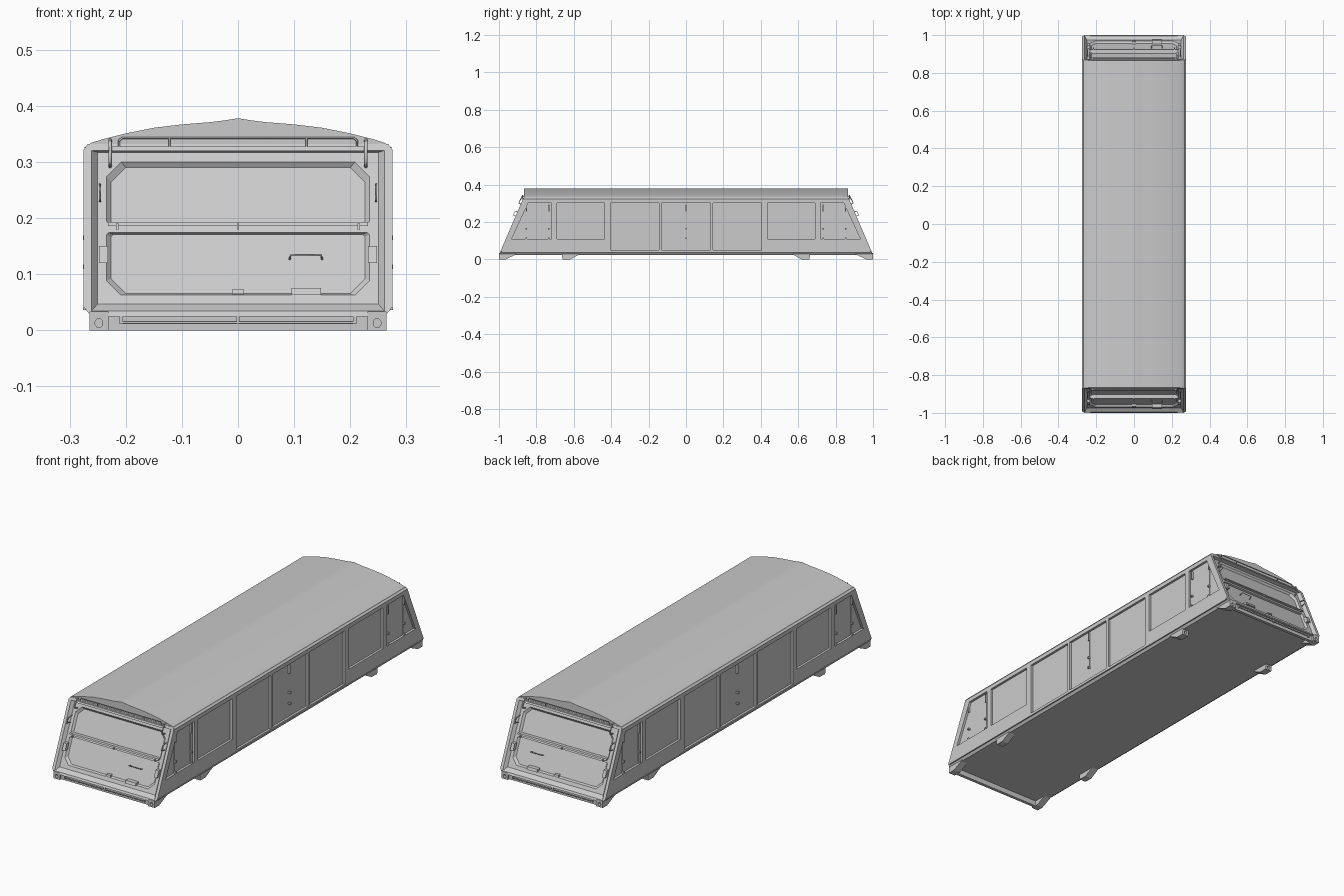
import bpy, bmesh, math

if "Cube" in bpy.data.objects:
    bpy.data.objects.remove(bpy.data.objects["Cube"])

grey = bpy.data.materials.new("light_grey")
grey.diffuse_color = (0.6, 0.6, 0.6, 1)
grey.use_nodes = True
grey.node_tree.nodes["Principled BSDF"].inputs["Base Color"].default_value = grey.diffuse_color


def yend(z, d=0.0):
    """y of the sloping end wall at height z, pushed inward by d"""
    return -1 + 0.43 * (z - 0.025) + d


def loft(bm, a, b):
    """closed solid between two matching loops"""
    va = [bm.verts.new(p) for p in a]
    vb = [bm.verts.new(p) for p in b]
    bm.faces.new(va)
    bm.faces.new(vb[::-1])
    n = len(a)
    for i in range(n):
        j = (i + 1) % n
        bm.faces.new((va[i], vb[i], vb[j], va[j]))


def finish(bm, name):
    bmesh.ops.recalc_face_normals(bm, faces=bm.faces)
    me = bpy.data.meshes.new(name)
    bm.to_mesh(me)
    bm.free()
    me.materials.append(grey)
    ob = bpy.data.objects.new(name, me)
    bpy.context.collection.objects.link(ob)
    return ob


def solids(name, pairs):
    bm = bmesh.new()
    for a, b in pairs:
        loft(bm, a, b)
    return finish(bm, name)


def cut(ob, cutter):
    m = ob.modifiers.new("cut", 'BOOLEAN')
    m.operation, m.solver, m.object = 'DIFFERENCE', 'EXACT', cutter
    bpy.context.view_layer.objects.active = ob
    bpy.ops.object.modifier_apply(modifier=m.name)
    bpy.data.objects.remove(cutter)


def end_loop(pts, d, s):
    return [(x, s * yend(z, d), z) for x, z in pts]


def end_box(x0, x1, z0, z1, d0, d1, s):
    """box lying on the sloping end wall"""
    r = [(x0, z0), (x1, z0), (x1, z1), (x0, z1)]
    return end_loop(r, d0, s), end_loop(r, d1, s)


def side_box(y0, y1, z0, z1, x0, x1):
    r = [(y0, z0), (y1, z0), (y1, z1), (y0, z1)]
    return [(x0, y, z) for y, z in r], [(x1, y, z) for y, z in r]


def rod(name, pts, r):
    cu = bpy.data.curves.new(name, 'CURVE')
    cu.dimensions = '3D'
    cu.bevel_depth, cu.bevel_resolution, cu.use_fill_caps = r, 1, True
    sp = cu.splines.new('POLY')
    sp.points.add(len(pts) - 1)
    for p, q in zip(sp.points, pts):
        p.co = (*q, 1)
    cu.materials.append(grey)
    ob = bpy.data.objects.new(name, cu)
    bpy.context.collection.objects.link(ob)


def chamfered(x, z0, z1, cb, ct):
    """rectangle with cut bottom (cb) and top (ct) corners"""
    right = [(x - cb, z0), (x, z0 + cb), (x, z1 - ct), (x - ct, z1)]
    return right + [(-a, b) for a, b in right[::-1]]


ENDS = (1, -1)

# body shell with sloping ends
prof = [(0.262, 0.025), (0.275, 0.042), (0.275, 0.322), (0.268, 0.332)]
prof = prof + [(-x, z) for x, z in prof[::-1]]
body = solids("body", [(end_loop(prof, 0, 1), end_loop(prof, 0, -1))])

# side window recesses and the large end recesses
cuts = []
wins = [[(-0.13, 0.05), (0.13, 0.05), (0.13, 0.303), (-0.13, 0.303)]]
for s in ENDS:
    for w in ([(-0.405, 0.05), (-0.145, 0.05), (-0.145, 0.303), (-0.405, 0.303)],
              [(-0.69, 0.11), (-0.435, 0.11), (-0.435, 0.303), (-0.69, 0.303)],
              [(-0.932, 0.11), (-0.718, 0.11), (-0.718, 0.303), (-0.843, 0.303)]):
        wins.append([(s * y, z) for y, z in w])
for w in wins:
    for sx in (1, -1):
        cuts.append(([(sx * 0.264, y, z) for y, z in w], [(sx * 0.29, y, z) for y, z in w]))
for s in ENDS:
    cuts.append((end_loop([(-0.265, 0.03), (0.265, 0.03), (0.265, 0.322), (-0.265, 0.322)], -0.006, s),
                 end_loop([(-0.25, 0.047), (0.25, 0.047), (0.25, 0.317), (-0.25, 0.317)], 0.016, s)))
cut(body, solids("recess_cutter", cuts))

# windscreen and lower hatch recesses inside each end
cuts = []
for s in ENDS:
    for z0, z1, cb, ct in ((0.19, 0.302, 0.004, 0.026), (0.062, 0.175, 0.026, 0.004)):
        zb, zt = (z0, z1 - 0.012) if ct > cb else (z0 + 0.004, z1 - 0.004)
        cuts.append((end_loop(chamfered(0.236, z0, z1, cb, ct), 0.014, s),
                     end_loop(chamfered(0.226, zb, zt, cb, ct), 0.026, s)))
cut(body, solids("panel_cutter", cuts))

# arched roof with a slight centre ridge
arc = [(0, 0.378), (0.025, 0.374), (0.05, 0.371), (0.10, 0.367), (0.15, 0.361),
       (0.20, 0.351), (0.24, 0.341), (0.262, 0.334), (0.275, 0.325)]
arc = [(-x, z) for x, z in arc[:0:-1]] + arc
roof = solids("roof", [([(x, -0.866, z) for x, z in arc], [(x, 0.866, z) for x, z in arc])])
bpy.context.view_layer.objects.active = roof
roof.select_set(True)
bpy.ops.object.shade_smooth_by_angle(angle=math.radians(30))
roof.select_set(False)

# feet at the corners and under the floor, with round holes
feet, holes = [], []
for s in ENDS:
    for sx in (1, -1):
        for f in ([(-1, 0.034), (-1, 0), (-0.965, 0), (-0.905, 0.028), (-0.905, 0.034)],
                  [(-0.665, 0.034), (-0.66, 0), (-0.62, 0), (-0.57, 0.026), (-0.57, 0.034)]):
            feet.append(([(sx * 0.231, s * y, z) for y, z in f],
                         [(sx * 0.265, s * y, z) for y, z in f]))
            ring = [(sx * 0.248 + 0.007 * math.cos(k * math.pi / 6),
                     0.013 + 0.008 * math.sin(k * math.pi / 6)) for k in range(12)]
            y0 = f[0][0] - 0.02
            holes.append(([(x, s * y0, z) for x, z in ring],
                          [(x, s * (y0 + 0.035), z) for x, z in ring]))
cut(solid_feet := solids("feet", feet), solids("hole_cutter", holes))

trim = []
for s in ENDS:
    # bumper strip, its rod and brackets
    trim.append(([(-0.231, s * -0.99, z) for z in (0, 0.03)] + [(0.231, s * -0.99, z) for z in (0.03, 0)],
                 [(-0.231, s * -0.975, z) for z in (0, 0.03)] + [(0.231, s * -0.975, z) for z in (0.03, 0)]))
    rod("bumper_rod", [(-0.21, s * -0.995, 0.014), (0.21, s * -0.995, 0.014)], 0.002)
    for x in (-0.208, 0, 0.208):
        trim.append(([(x - 0.003, s * -0.998, z) for z in (0.011, 0.028)] + [(x + 0.003, s * -0.998, z) for z in (0.028, 0.011)],
                     [(x - 0.003, s * -0.985, z) for z in (0.011, 0.028)] + [(x + 0.003, s * -0.985, z) for z in (0.028, 0.011)]))
    # windscreen sill and its small hooks
    trim.append(end_box(-0.232, 0.232, 0.186, 0.193, 0.004, 0.02, s))
    for x in (-0.215, 0, 0.215):
        trim.append(end_box(x - 0.002, x + 0.002, 0.18, 0.19, 0.0, 0.012, s))
    # latches, step and plate on the hatch
    for x in (-0.24, 0.24):
        trim.append(end_box(x - 0.008, x + 0.008, 0.12, 0.15, 0, 0.02, s))
    trim.append(end_box(0.095, 0.148, 0.063, 0.075, 0.006, 0.03, s))
    trim.append(end_box(-0.011, 0.011, 0.065, 0.073, 0.012, 0.03, s))
    # hatch pull handle
    rod("hatch_handle", [(0.092, s * yend(0.127, 0.026), 0.127), (0.094, s * yend(0.134, 0.006), 0.134),
                         (0.148, s * yend(0.134, 0.006), 0.134), (0.15, s * yend(0.127, 0.026), 0.127)], 0.002)
    # grab handles beside the windscreen
    for x in (-0.246, 0.246):
        rod("grab_handle", [(x, s * yend(0.23, 0.014), 0.23), (x, s * yend(0.235, -0.014), 0.235),
                            (x, s * yend(0.255, -0.014), 0.255), (x, s * yend(0.26, 0.014), 0.26)], 0.002)
    # brackets and rail in front of the roof edge
    for x in (-0.228, 0.228):
        rod("rail_bracket", [(x, s * yend(0.292, 0.014), 0.292), (x, s * yend(0.30, -0.012), 0.30),
                             (x, s * yend(0.335, -0.012), 0.335), (x, s * yend(0.34, 0.002), 0.34)], 0.003)
    trim.append(end_box(-0.228, 0.228, 0.32, 0.328, -0.008, 0.004, s))
    yr = s * -0.874
    rod("roof_rail", [(-0.212, yr, 0.328), (-0.212, yr, 0.338), (-0.206, yr, 0.343),
                      (0.206, yr, 0.343), (0.212, yr, 0.338), (0.212, yr, 0.328)], 0.002)
    for x in (-0.122, 0.122):
        rod("rail_post", [(x, yr, 0.328), (x, yr, 0.343)], 0.002)

# door seams with handles and small catches on both sides
for sx in (1, -1):
    for y in (-0.853, -0.733, 0, 0.733, 0.853):
        trim.append(side_box(y - 0.0015, y + 0.0015, 0.11, 0.30, sx * 0.26, sx * 0.2655))
        trim.append(side_box(y - 0.003, y + 0.003, 0.255, 0.295, sx * 0.26, sx * 0.273))
        for z in (0.113, 0.165):
            trim.append(side_box(y - 0.004, y + 0.004, z - 0.004, z + 0.004, sx * 0.26, sx * 0.276))
    # skirt line under the windows
    trim.append(side_box(-0.985, 0.985, 0.036, 0.042, sx * 0.265, sx * 0.2765))
solids("trim_and_fittings", trim)
